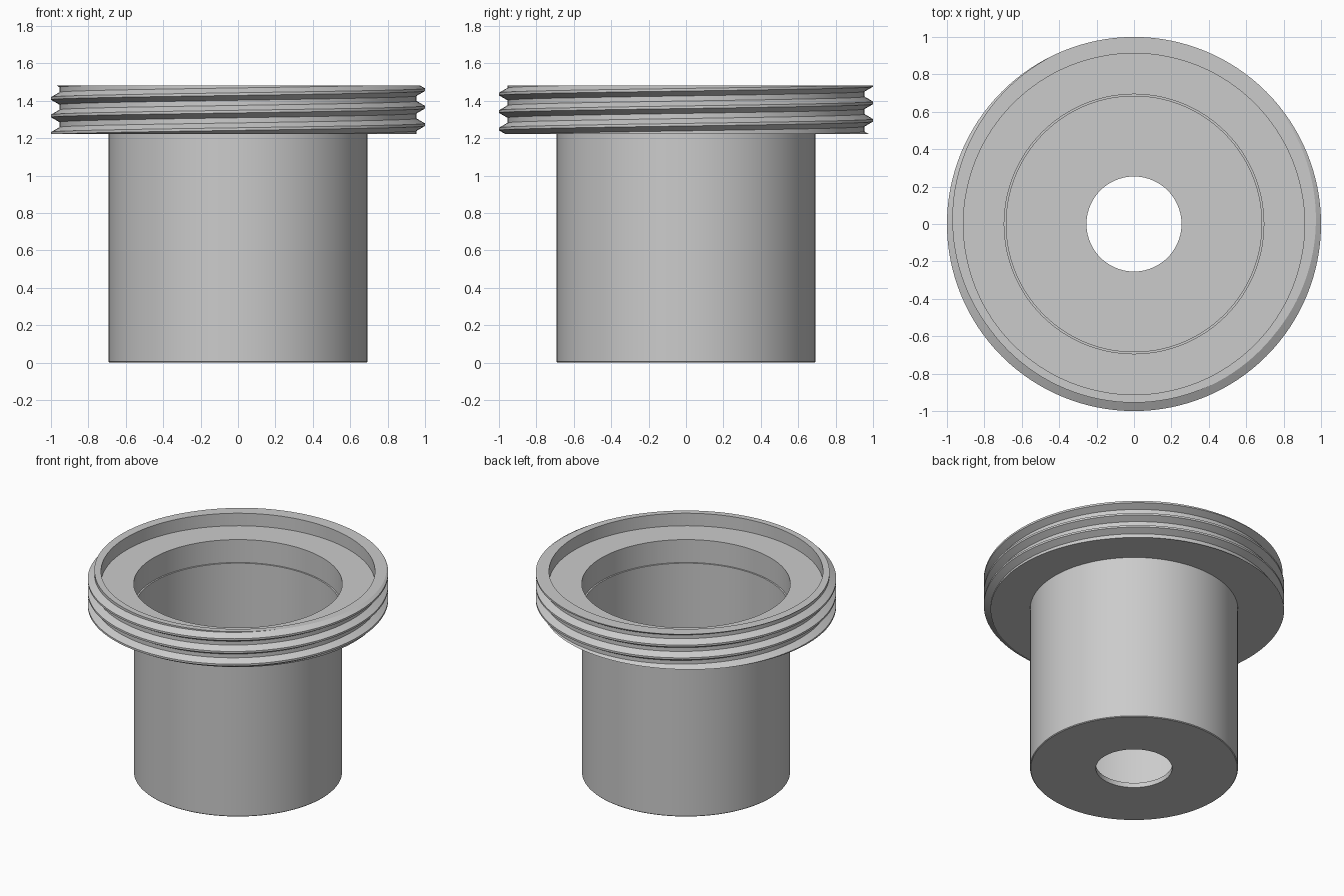
import bpy, bmesh, math

if "Cube" in bpy.data.objects:
    bpy.data.objects.remove(bpy.data.objects["Cube"], do_unlink=True)

SEG = 128
BOTTOM, TOP = 1.222, 1.482          # flange height range
ROOT, CREST, PITCH = 0.955, 1.0, 0.0935

grey = bpy.data.materials.new("plain grey")
grey.use_nodes = True
grey.diffuse_color = (0.6, 0.6, 0.6, 1)
grey.node_tree.nodes["Principled BSDF"].inputs["Base Color"].default_value = (0.6, 0.6, 0.6, 1)


def finish(bm, name):
    bmesh.ops.recalc_face_normals(bm, faces=bm.faces)
    mesh = bpy.data.meshes.new(name)
    bm.to_mesh(mesh)
    bm.free()
    mesh.materials.append(grey)
    obj = bpy.data.objects.new(name, mesh)
    bpy.context.collection.objects.link(obj)
    bpy.ops.object.select_all(action="DESELECT")
    obj.select_set(True)
    bpy.context.view_layer.objects.active = obj
    bpy.ops.object.shade_smooth_by_angle(angle=math.radians(25))
    return obj


def extrude_ring(bm, edges, radius, z):
    """Extrude a loop of edges to a circle of the given radius and height."""
    geom = bmesh.ops.extrude_edge_only(bm, edges=edges)["geom"]
    for v in geom:
        if isinstance(v, bmesh.types.BMVert):
            a = math.atan2(v.co.y, v.co.x)
            v.co = (radius * math.cos(a), radius * math.sin(a), z)
    return [e for e in geom if isinstance(e, bmesh.types.BMEdge)]


def edges_at(bm, z):
    return [e for e in bm.edges if e.is_boundary
            and all(abs(v.co.z - z) < 1e-4 for v in e.verts)]


# Threaded flange: a helical surface trimmed flat at both ends
bm = bmesh.new()
profile = [(ROOT, -0.033), (CREST, -0.007), (CREST, 0.007), (ROOT, 0.033)]
start = 1.272 - 2 * PITCH
rows = [(r, start + t * PITCH + dz) for t in range(7) for r, dz in profile]
columns = []
for j in range(SEG):
    a = math.tau * j / SEG
    columns.append([bm.verts.new((r * math.cos(a), r * math.sin(a), z + PITCH * j / SEG))
                    for r, z in rows])
for j in range(SEG):
    here, after = columns[j], columns[(j + 1) % SEG]
    shift = len(profile) if j == SEG - 1 else 0
    for k in range(len(rows) - 1 - shift):
        bm.faces.new((here[k], after[k + shift], after[k + 1 + shift], here[k + 1]))
for z, direction in ((TOP, 1), (BOTTOM, -1)):
    bmesh.ops.bisect_plane(bm, geom=bm.verts[:] + bm.edges[:] + bm.faces[:], dist=1e-6,
                           plane_co=(0, 0, z), plane_no=(0, 0, direction), clear_outer=True)

# Rim, recess, opening and underside of the flange
loop = edges_at(bm, TOP)
for radius, z in ((0.912, TOP), (0.912, 1.39), (0.694, 1.39), (0.694, BOTTOM)):
    loop = extrude_ring(bm, loop, radius, z)
under = [e for e in edges_at(bm, BOTTOM) if e.verts[0].co.xy.length > 0.9]
extrude_ring(bm, under, 0.69, BOTTOM)
finish(bm, "threaded_flange")

# Cup with a thin wall and a hole in its floor
bm = bmesh.new()
outline = [(0.694, BOTTOM), (0.683, BOTTOM), (0.683, 0.035), (0.254, 0.035),
           (0.254, 0), (0.687, 0), (0.692, 0.005), (0.692, BOTTOM)]
points = [bm.verts.new((r, 0, z)) for r, z in outline]
lines = [bm.edges.new(pair) for pair in zip(points, points[1:])]
bmesh.ops.spin(bm, geom=points + lines, cent=(0, 0, 0), axis=(0, 0, 1),
               angle=math.tau, steps=SEG, use_merge=True)
bmesh.ops.remove_doubles(bm, verts=bm.verts, dist=1e-5)
finish(bm, "cup_body")
